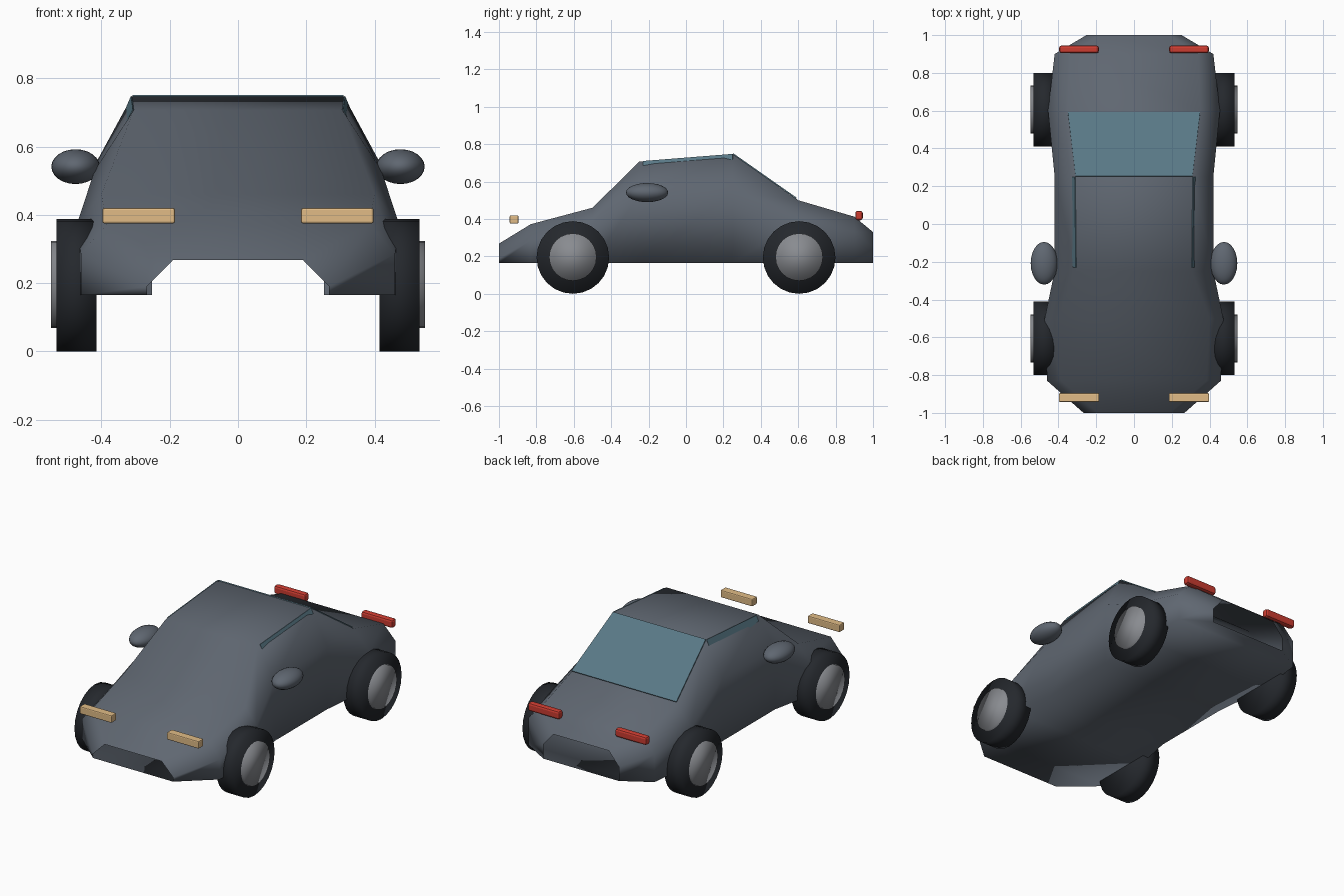
import bpy, bmesh
from math import pi
from mathutils import Vector

if "Cube" in bpy.data.objects:
    bpy.data.objects.remove(bpy.data.objects["Cube"])


def material(name, rgb):
    m = bpy.data.materials.new(name)
    m.diffuse_color = (*rgb, 1)
    m.use_nodes = True
    m.node_tree.nodes["Principled BSDF"].inputs["Base Color"].default_value = m.diffuse_color
    return m


PAINT = material("paint", (0.115, 0.135, 0.165))
RUBBER = material("rubber", (0.018, 0.021, 0.026))
METAL = material("metal", (0.25, 0.26, 0.28))
GLASS = material("glass", (0.10, 0.19, 0.24))
AMBER = material("amber", (0.75, 0.50, 0.24))
RED = material("red", (0.60, 0.045, 0.03))


def finish(ob, name, mat, smooth=True):
    ob.name = name
    ob.data.materials.append(mat)
    for p in ob.data.polygons:
        p.use_smooth = smooth
    return ob


def from_bmesh(bm, name, mat, smooth=True):
    bmesh.ops.recalc_face_normals(bm, faces=bm.faces)
    me = bpy.data.meshes.new(name)
    bm.to_mesh(me)
    bm.free()
    ob = bpy.data.objects.new(name, me)
    bpy.context.collection.objects.link(ob)
    return finish(ob, name, mat, smooth)


def cylinder(name, radius, x0, x1, y, z, mat):
    bpy.ops.mesh.primitive_cylinder_add(vertices=24, radius=radius, depth=abs(x1 - x0),
                                        location=((x0 + x1) / 2, y, z), rotation=(0, pi / 2, 0))
    return finish(bpy.context.object, name, mat)


def lamp(name, centre, size, bevel, mat):
    bpy.ops.mesh.primitive_cube_add(size=1, location=centre)
    ob = bpy.context.object
    ob.data.transform(ob.matrix_basis.to_3x3().to_4x4())
    for v in ob.data.vertices:
        v.co = Vector(a * b for a, b in zip(v.co, size))
    mod = ob.modifiers.new("rounded_edges", 'BEVEL')
    mod.width, mod.segments = bevel, 2
    return finish(ob, name, mat, False)


def pane(name, corners, thickness):
    bm = bmesh.new()
    bm.faces.new([bm.verts.new(c) for c in corners])
    ob = from_bmesh(bm, name, GLASS, False)
    mod = ob.modifiers.new("thickness", 'SOLIDIFY')
    mod.thickness, mod.offset = thickness, 0
    return ob


# Body: open-ended six-sided tube (y, side half width, side z, top half width, top z)
FLOOR = 0.165
stations = [
    (-1.00, 0.267, 0.190, 0.190, 0.268),
    (-0.83, 0.460, 0.285, 0.385, 0.372),
    (-0.50, 0.473, 0.370, 0.400, 0.460),
    (-0.25, 0.420, 0.530, 0.306, 0.706),
    (0.25, 0.420, 0.545, 0.311, 0.746),
    (0.60, 0.455, 0.390, 0.352, 0.500),
    (0.90, 0.420, 0.330, 0.340, 0.412),
    (1.00, 0.252, 0.250, 0.185, 0.330),
]
bm = bmesh.new()
rings = []
for y, w, zs, t, zt in stations:
    profile = [(w, FLOOR), (w, zs), (t, zt), (-t, zt), (-w, zs), (-w, FLOOR)]
    rings.append([bm.verts.new((x, y, z)) for x, z in profile])
for a, b in zip(rings, rings[1:]):
    for i in range(6):
        j = (i + 1) % 6
        bm.faces.new((a[i], a[j], b[j], b[i]))
from_bmesh(bm, "body", PAINT)

# Rear window
pane("rear_window", [(-0.309, 0.252, 0.748), (0.309, 0.252, 0.748),
                     (0.350, 0.59, 0.511), (-0.350, 0.59, 0.511)], 0.006)

for s, side in ((-1, "left"), (1, "right")):
    # Side windows, with just the upper edge proud of the body
    pane(side + "_side_window", [(s * 0.307, -0.23, 0.709), (s * 0.312, 0.25, 0.747),
                                 (s * 0.375, 0.25, 0.60), (s * 0.370, -0.23, 0.58)], 0.004)

    # Wheels
    for y, end in ((-0.605, "front"), (0.605, "rear")):
        cylinder(f"{end}_{side}_tyre", 0.194, s * 0.415, s * 0.532, y, 0.194, RUBBER)
        cylinder(f"{end}_{side}_hub", 0.127, s * 0.44, s * 0.548, y, 0.196, METAL)

    # Lamps
    lamp(side + "_headlamp", (s * 0.291, -0.919, 0.397), (0.213, 0.047, 0.045), 0.006, AMBER)
    lamp(side + "_tail_lamp", (s * 0.291, 0.925, 0.418), (0.210, 0.040, 0.050), 0.012, RED)

    # Door mirrors
    bpy.ops.mesh.primitive_uv_sphere_add(segments=24, ring_count=12, radius=1,
                                         location=(s * 0.476, -0.208, 0.541))
    mirror = finish(bpy.context.object, side + "_door_mirror", PAINT)
    mirror.scale = (0.071, 0.113, 0.051)
